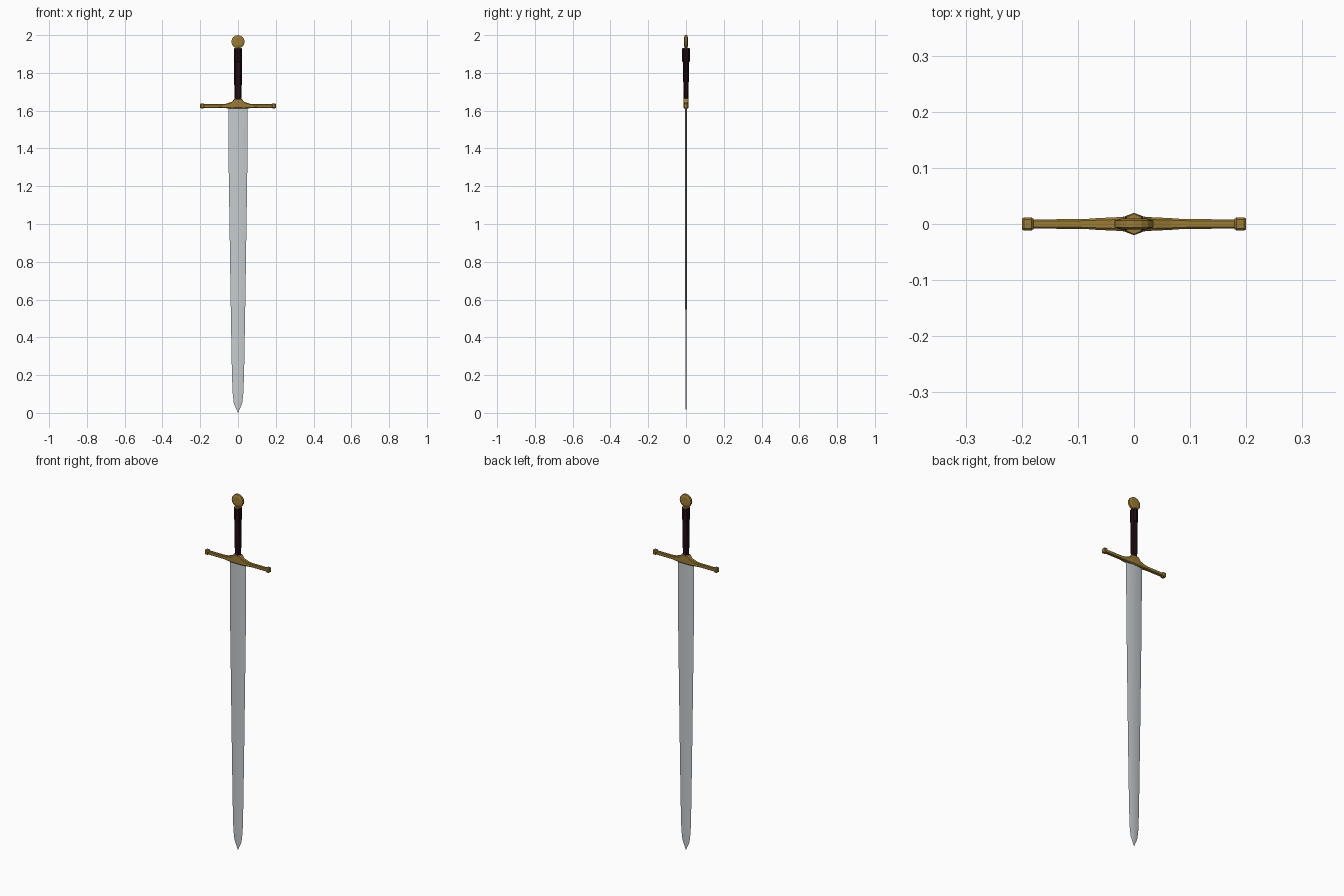
import bpy, bmesh, math

if "Cube" in bpy.data.objects:
    bpy.data.objects.remove(bpy.data.objects["Cube"])


def material(name, rgb):
    m = bpy.data.materials.new(name)
    m.diffuse_color = (*rgb, 1)
    m.use_nodes = True
    m.node_tree.nodes["Principled BSDF"].inputs["Base Color"].default_value = m.diffuse_color
    return m


gold = material("gold", (0.33, 0.20, 0.035))
leather = material("dark_leather", (0.014, 0.004, 0.006))
steel = material("steel", (0.56, 0.60, 0.62))


def loft(name, rings, mat, smooth=None):
    """Skin equal-length rings of points and cap both ends."""
    bm = bmesh.new()
    loops = [[bm.verts.new(p) for p in ring] for ring in rings]
    n = len(loops[0])
    for a, b in zip(loops, loops[1:]):
        for i in range(n):
            j = (i + 1) % n
            bm.faces.new((a[i], a[j], b[j], b[i]))
    bm.faces.new(loops[0])
    bm.faces.new(loops[-1])
    bmesh.ops.remove_doubles(bm, verts=bm.verts, dist=1e-5)
    bmesh.ops.recalc_face_normals(bm, faces=bm.faces)
    mesh = bpy.data.meshes.new(name)
    bm.to_mesh(mesh)
    bm.free()
    mesh.materials.append(mat)
    ob = bpy.data.objects.new(name, mesh)
    bpy.context.collection.objects.link(ob)
    if smooth:
        bpy.ops.object.select_all(action='DESELECT')
        ob.select_set(True)
        bpy.context.view_layer.objects.active = ob
        bpy.ops.object.shade_smooth_by_angle(angle=math.radians(smooth))
    return ob


def chamfered(x, hy, low, high):
    """Chamfered rectangle across the guard at position x."""
    c = 0.35 * min(hy, (high - low) / 2)
    return [(x, -hy + c, low), (x, hy - c, low), (x, hy, low + c), (x, hy, high - c),
            (x, hy - c, high), (x, -hy + c, high), (x, -hy, high - c), (x, -hy, low + c)]


def oval(z, rx, ry, n=8):
    return [(rx * math.cos(math.tau * i / n), ry * math.sin(math.tau * i / n), z)
            for i in range(n)]


# Blade: bevelled edges, shallow raised faces, thicker near the guard
def blade_ring(z, w, t):
    f = 0.38 * w
    return [(-w, 0, z), (-f, -t, z), (0, -t * 0.85, z), (f, -t, z),
            (w, 0, z), (f, t, z), (0, t * 0.85, z), (-f, t, z)]


loft("blade", [blade_ring(*s) for s in [
    (1.63, 0.051, 0.0065), (1.34, 0.050, 0.0045), (1.0, 0.045, 0.004),
    (0.6, 0.039, 0.004), (0.25, 0.033, 0.0038), (0.11, 0.029, 0.0035),
    (0.05, 0.022, 0.003), (0, 0.0006, 0.0004)]], steel, 30)

# Crossguard: straight arms swelling to a raised centre
half = [(0.019, 0.013, 1.611, 1.664), (0.032, 0.012, 1.611, 1.647),
        (0.065, 0.0105, 1.613, 1.636), (0.085, 0.009, 1.615, 1.634),
        (0.185, 0.008, 1.615, 1.634)]
left = [(-x, a, b, c) for x, a, b, c in reversed(half)]
loft("crossguard", [chamfered(*s) for s in left + half], gold)

# Bevelled end caps on the guard
for side, label in ((-1, "left"), (1, "right")):
    caps = [(0.179, 0.009, 1.615, 1.634), (0.183, 0.012, 1.612, 1.639),
            (0.196, 0.012, 1.612, 1.639), (0.200, 0.009, 1.615, 1.636)]
    loft("guard_end_" + label,
         [chamfered(side * x, hy, lo, hi) for x, hy, lo, hi in caps], gold)

# Grip: tapers in depth, with a thicker band below the pommel
loft("grip", [oval(*s) for s in [
    (1.655, 0.019, 0.012), (1.75, 0.020, 0.0145), (1.858, 0.020, 0.017),
    (1.860, 0.021, 0.020), (1.928, 0.020, 0.020)]], leather, 40)
loft("grip_cap", [oval(1.928, 0.019, 0.020), oval(1.932, 0.017, 0.018)], gold)


# Pommel: upright disc bulging towards both faces
def disc_ring(y, r, n=16):
    return [(r * math.cos(math.tau * i / n), y, 1.965 + r * math.sin(math.tau * i / n))
            for i in range(n)]


loft("pommel", [disc_ring(y, r) for y, r in [
    (-0.010, 0.022), (-0.006, 0.035), (0.006, 0.035), (0.010, 0.022)]], gold)
